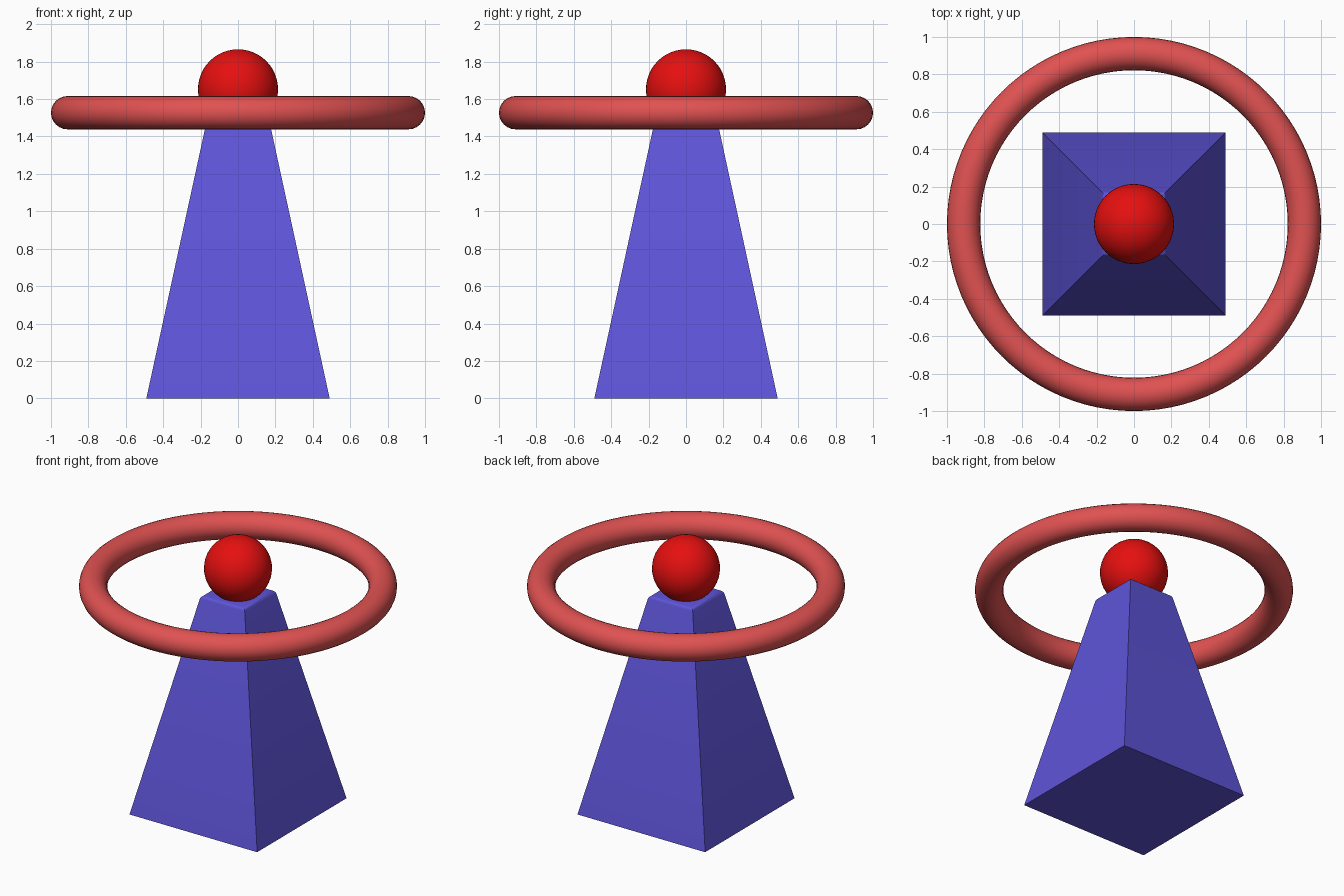
import bpy, bmesh, math

if "Cube" in bpy.data.objects:
    bpy.data.objects.remove(bpy.data.objects["Cube"])


def material(name, rgb):
    lin = [c / 12.92 if c <= 0.04045 else ((c + 0.055) / 1.055) ** 2.4 for c in rgb]
    m = bpy.data.materials.new(name)
    m.diffuse_color = (*lin, 1)
    m.use_nodes = True
    m.node_tree.nodes["Principled BSDF"].inputs["Base Color"].default_value = m.diffuse_color
    return m


def finish(name, mat, angle):
    ob = bpy.context.object
    ob.name = name
    ob.data.materials.append(mat)
    bpy.ops.object.shade_smooth_by_angle(angle=math.radians(angle))
    return ob


blue = material("violet blue", (0.37, 0.33, 0.85))
coral = material("coral red", (0.88, 0.32, 0.32))
red = material("bright red", (0.90, 0.06, 0.06))

# Tapered square pedestal with a softly rounded top rim
TOP = 1.48
bpy.ops.mesh.primitive_cone_add(vertices=4, radius1=0.49 * math.sqrt(2),
                                radius2=0.168 * math.sqrt(2), depth=TOP,
                                location=(0, 0, TOP / 2), rotation=(0, 0, math.pi / 4))
bpy.ops.object.transform_apply(location=True, rotation=True)
bm = bmesh.new()
bm.from_mesh(bpy.context.object.data)
rim = [e for e in bm.edges if all(v.co.z > 1 for v in e.verts)]
bmesh.ops.bevel(bm, geom=rim, offset=0.02, segments=3, profile=0.5, affect='EDGES')
bm.to_mesh(bpy.context.object.data)
bm.free()
finish("pedestal", blue, 40)

# Ball resting in the pedestal top
bpy.ops.mesh.primitive_uv_sphere_add(segments=48, ring_count=24, radius=0.214,
                                     location=(0, 0, 1.652))
finish("ball", red, 60)

# Floating ring around the ball
bpy.ops.mesh.primitive_torus_add(major_segments=96, minor_segments=24,
                                 major_radius=0.911, minor_radius=0.089,
                                 location=(0, 0, 1.527))
finish("ring", coral, 60)
